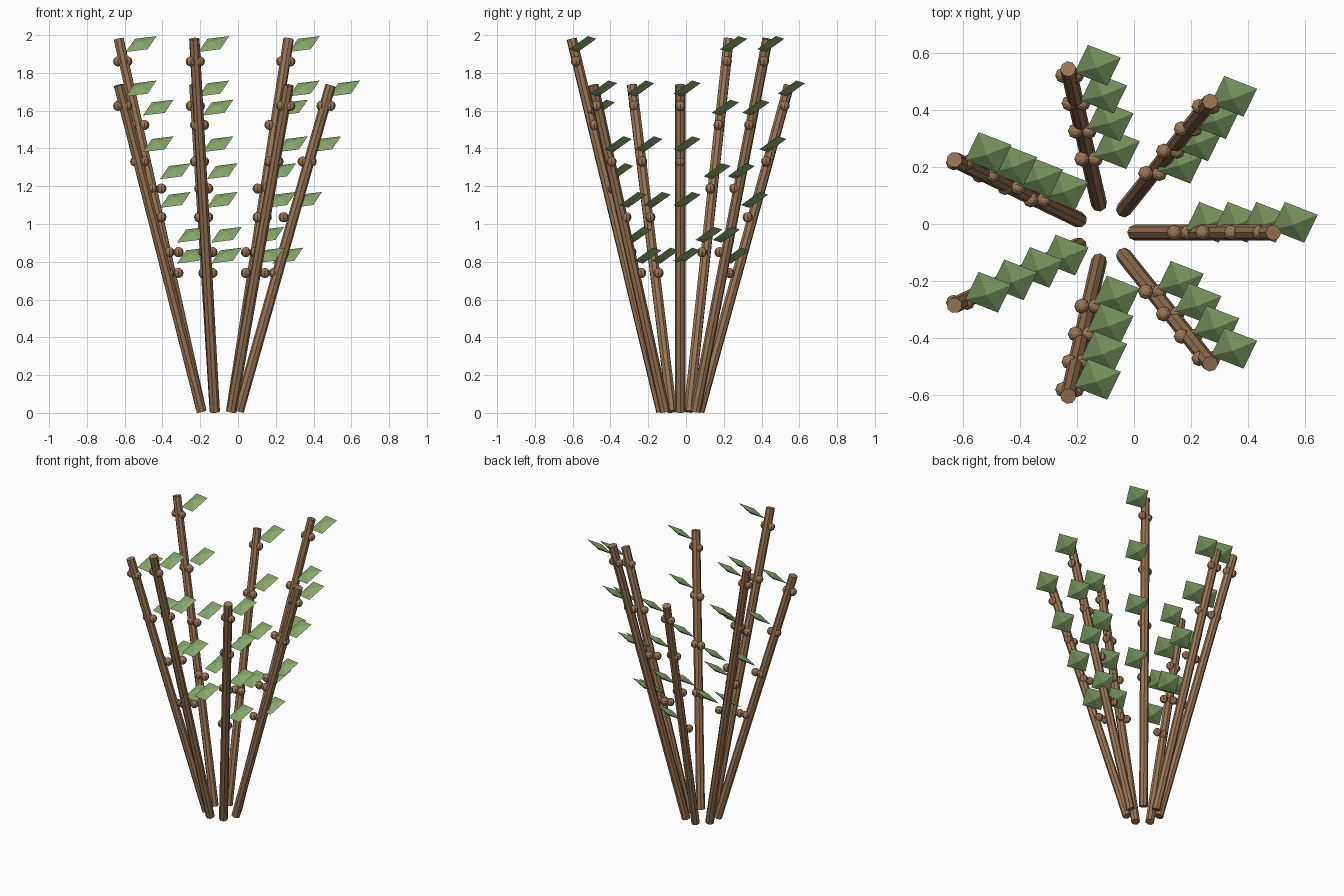
import bpy, bmesh, math
from mathutils import Vector, Matrix

cube = bpy.data.objects.get("Cube")
if cube:
    bpy.data.objects.remove(cube, do_unlink=True)


def material(name, color):
    m = bpy.data.materials.new(name)
    m.use_nodes = True
    m.diffuse_color = (*color, 1)
    m.node_tree.nodes["Principled BSDF"].inputs["Base Color"].default_value = (*color, 1)
    return m


brown = material("bark_brown", (0.328, 0.181, 0.087))
green = material("leaf_green", (0.242, 0.397, 0.147))


def finish(name, bm, mat):
    me = bpy.data.meshes.new(name)
    bm.to_mesh(me)
    bm.free()
    me.materials.append(mat)
    ob = bpy.data.objects.new(name, me)
    bpy.context.collection.objects.link(ob)
    return ob


def stem(name, a, b, radius=0.028):
    bm = bmesh.new()
    axis = b - a
    turn = axis.to_track_quat('Z', 'Y').to_matrix().to_4x4()
    bmesh.ops.create_cone(bm, cap_ends=True, segments=8, radius1=radius, radius2=radius,
                          depth=axis.length, matrix=Matrix.Translation((a + b) / 2) @ turn)
    return finish(name, bm, brown)


# Leaf frame: long half-axis, short half-axis and thickness
long_axis = Vector((0.0815, 0.0265, 0.042))
short_axis = Vector((-0.034, 0.0715, 0.0275))
thick_axis = long_axis.cross(short_axis).normalized() * 0.02
leaf_frame = Matrix((long_axis, short_axis, thick_axis)).transposed().to_4x4()
leaf_offset = Vector((0.098, 0.036, 0.052))

centre = Vector((-0.10, -0.03, 0))
COUNT, SPREAD = 7, 0.59

for i in range(COUNT):
    angle = math.tau * i / COUNT
    out = Vector((math.cos(angle), math.sin(angle), 0))
    height = 1.98 if i % 2 else 1.735
    up = Vector((0, 0, 1))

    # Leaning stem
    stem(f"stem_{i + 1}", centre + out * 0.103 + up * 0.007,
         centre + out * SPREAD + up * height)

    # Paired buds and one leaf at each node
    buds, leaves = bmesh.new(), bmesh.new()
    for k in range(4):
        t = 0.45 + 0.17 * k
        node = centre + out * SPREAD * t + up * height * t
        for side in (-1, 1):
            spot = node + Vector((side * 0.024, 0, -0.04))
            bmesh.ops.create_uvsphere(buds, u_segments=8, v_segments=6, radius=0.027,
                                      matrix=Matrix.Translation(spot))
        bmesh.ops.create_uvsphere(leaves, u_segments=4, v_segments=2, radius=1,
                                  matrix=Matrix.Translation(node + leaf_offset) @ leaf_frame)
    finish(f"buds_{i + 1}", buds, brown)
    finish(f"leaves_{i + 1}", leaves, green)
